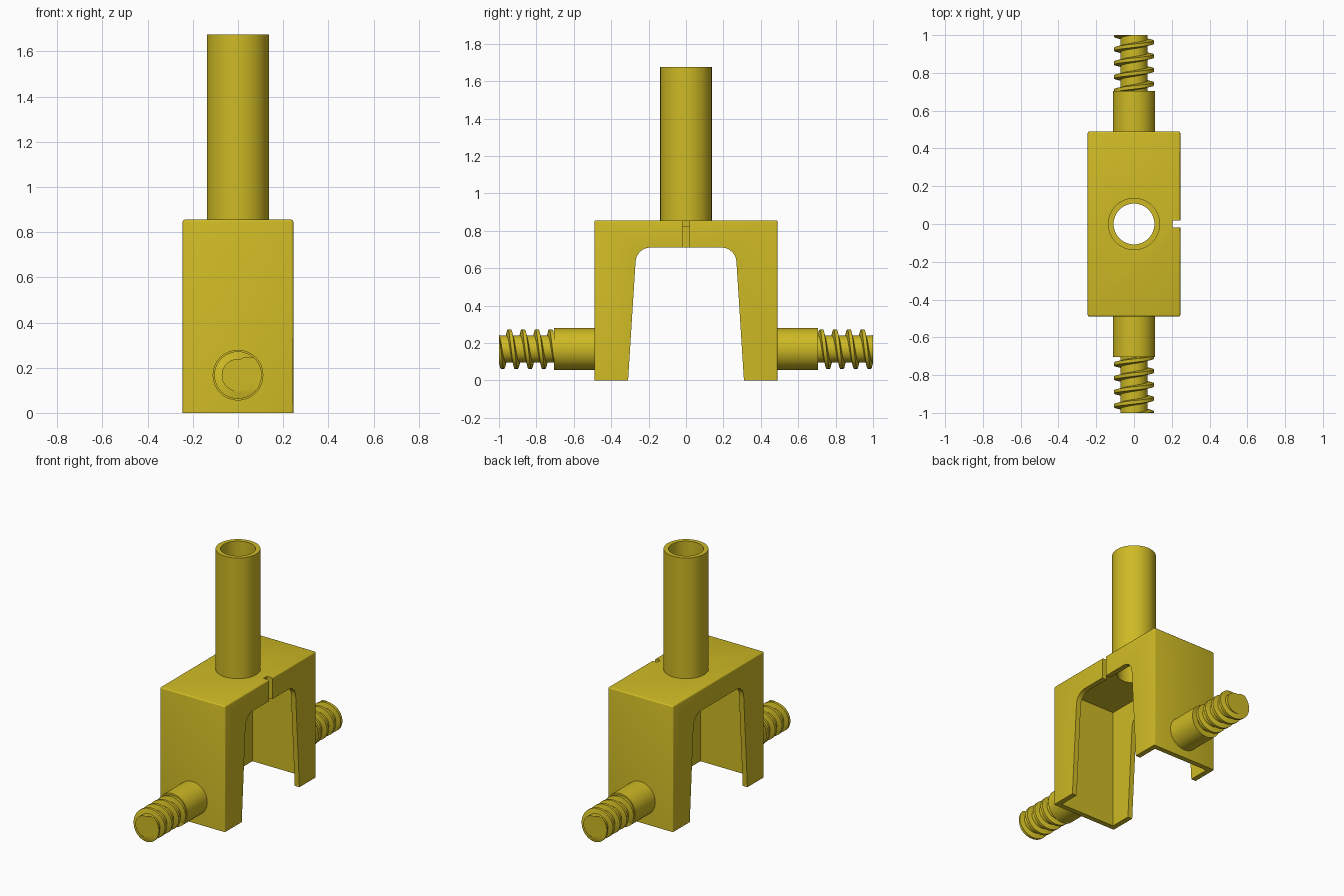
import bpy, bmesh, math
from mathutils import Vector, Matrix

cube = bpy.data.objects.get("Cube")
if cube:
    bpy.data.objects.remove(cube, do_unlink=True)

COLOUR = (0.62, 0.49, 0.018, 1)
mat = bpy.data.materials.new("olive_yellow")
mat.use_nodes = True
mat.diffuse_color = COLOUR
mat.node_tree.nodes["Principled BSDF"].inputs["Base Color"].default_value = COLOUR

HALF_X, HALF_Y, HEIGHT, WALL = 0.245, 0.49, 0.855, 0.035
BORE = 0.108
PIN_Z, CORE_R = 0.167, 0.072


def finish(bm, name):
    bmesh.ops.recalc_face_normals(bm, faces=bm.faces)
    mesh = bpy.data.meshes.new(name)
    bm.to_mesh(mesh)
    bm.free()
    mesh.materials.append(mat)
    obj = bpy.data.objects.new(name, mesh)
    bpy.context.collection.objects.link(obj)
    return obj


def activate(obj):
    bpy.ops.object.select_all(action='DESELECT')
    obj.select_set(True)
    bpy.context.view_layer.objects.active = obj


def smooth(obj):
    activate(obj)
    bpy.ops.object.shade_smooth_by_angle(angle=math.radians(30))


def box(low, high):
    bm = bmesh.new()
    low, high = Vector(low), Vector(high)
    bmesh.ops.create_cube(bm, size=1, matrix=Matrix.Translation((low + high) / 2)
                          @ Matrix.Diagonal((*(high - low), 1)))
    return bm


def lathe(points, axis, closed, steps=64):
    """Spin (radius, distance) points around an axis."""
    bm = bmesh.new()
    axis = Vector(axis)
    verts = [bm.verts.new(Vector((r, 0, 0)) + axis * d) for r, d in points]
    edges = [bm.edges.new(pair) for pair in zip(verts, verts[1:])]
    if closed:
        edges.append(bm.edges.new((verts[-1], verts[0])))
    bmesh.ops.spin(bm, geom=verts + edges, axis=axis, cent=(0, 0, 0),
                   angle=math.tau, steps=steps)
    bmesh.ops.remove_doubles(bm, verts=bm.verts, dist=1e-5)
    return bm


def cut(obj, bm):
    cutter = finish(bm, "cutter")
    cutter.hide_render = True
    mod = obj.modifiers.new("cut", 'BOOLEAN')
    mod.operation, mod.solver, mod.object = 'DIFFERENCE', 'EXACT', cutter
    activate(obj)
    bpy.ops.object.modifier_apply(modifier=mod.name)
    bpy.data.objects.remove(cutter, do_unlink=True)


# Housing: box with softened top and corner edges
bm = box((-HALF_X, -HALF_Y, 0), (HALF_X, HALF_Y, HEIGHT))
soft = [e for e in bm.edges if max(v.co.z for v in e.verts) > 0.1]
bmesh.ops.bevel(bm, geom=soft, offset=0.01, segments=3, profile=0.5, affect='EDGES')
housing = finish(bm, "housing")

# Hollow inside
cut(housing, box((WALL - HALF_X, WALL - HALF_Y, -0.1),
                 (HALF_X - WALL, HALF_Y - WALL, HEIGHT - WALL)))

# Tapered arch with rounded shoulders through both side walls
half = [(0.316, -0.1), (0.27, 0.63)]
for i in range(1, 9):
    a = math.radians(5 + 85 * i / 8)
    half.append((0.19 + 0.08 * math.cos(a), 0.63 + 0.08 * math.sin(a)))
outline = half + [(-y, z) for y, z in reversed(half)]
bm = bmesh.new()
face = bm.faces.new([bm.verts.new((-0.4, y, z)) for y, z in outline])
side = bmesh.ops.extrude_face_region(bm, geom=[face])["geom"]
bmesh.ops.translate(bm, vec=(0.8, 0, 0),
                    verts=[g for g in side if isinstance(g, bmesh.types.BMVert)])
cut(housing, bm)

# Small slot in one side wall, and the bore through the roof
cut(housing, box((HALF_X - 0.04, -0.018, 0.6), (0.3, 0.018, 1)))
cut(housing, lathe([(0, 0.7), (BORE, 0.7), (BORE, 1), (0, 1)], (0, 0, 1), False))
smooth(housing)

# Upright tube
tube = finish(lathe([(BORE, HEIGHT - WALL), (0.138, HEIGHT - WALL),
                     (0.138, 1.675), (BORE, 1.675)], (0, 0, 1), True), "upright_tube")
smooth(tube)


def thread_mesh():
    """Right-handed helical ridge, trimmed flat at the pin end."""
    bm = bmesh.new()
    pitch, per_turn = 0.0735, 40
    section = [(0.066, -0.017), (0.105, -0.009), (0.105, 0.009), (0.066, 0.017)]
    rings = []
    for i in range(-4 * per_turn - 5, per_turn):
        t = math.tau * (0.75 + i / per_turn)
        y = 0.999 + pitch * i / per_turn
        rings.append([bm.verts.new((r * math.sin(t), y + d, r * math.cos(t)))
                      for r, d in section])
    for a, b in zip(rings, rings[1:]):
        for k in range(4):
            n = (k + 1) % 4
            bm.faces.new((a[k], a[n], b[n], b[k]))
    bm.faces.new(rings[0])
    bm.faces.new(rings[-1])
    for y, direction in ((1, 1), (0.69, -1)):
        cut_geom = bmesh.ops.bisect_plane(
            bm, geom=bm.verts[:] + bm.edges[:] + bm.faces[:],
            plane_co=(0, y, 0), plane_no=(0, direction, 0), clear_outer=True)["geom_cut"]
        rim = [g for g in cut_geom if isinstance(g, bmesh.types.BMEdge)]
        bmesh.ops.triangle_fill(bm, edges=rim, use_beauty=True)
    return bm


# Threaded pins, the front one being the back one turned half round
for place, turn in (("back", 0), ("front", math.pi)):
    shaft = finish(lathe([(0, 0.47), (0.112, 0.47), (0.112, 0.705), (CORE_R, 0.705),
                          (CORE_R, 1), (0, 1)], (0, 1, 0), False), place + "_pin")
    ridge = finish(thread_mesh(), place + "_pin_thread")
    for obj in (shaft, ridge):
        obj.location.z = PIN_Z
        obj.rotation_euler.z = turn
        smooth(obj)
